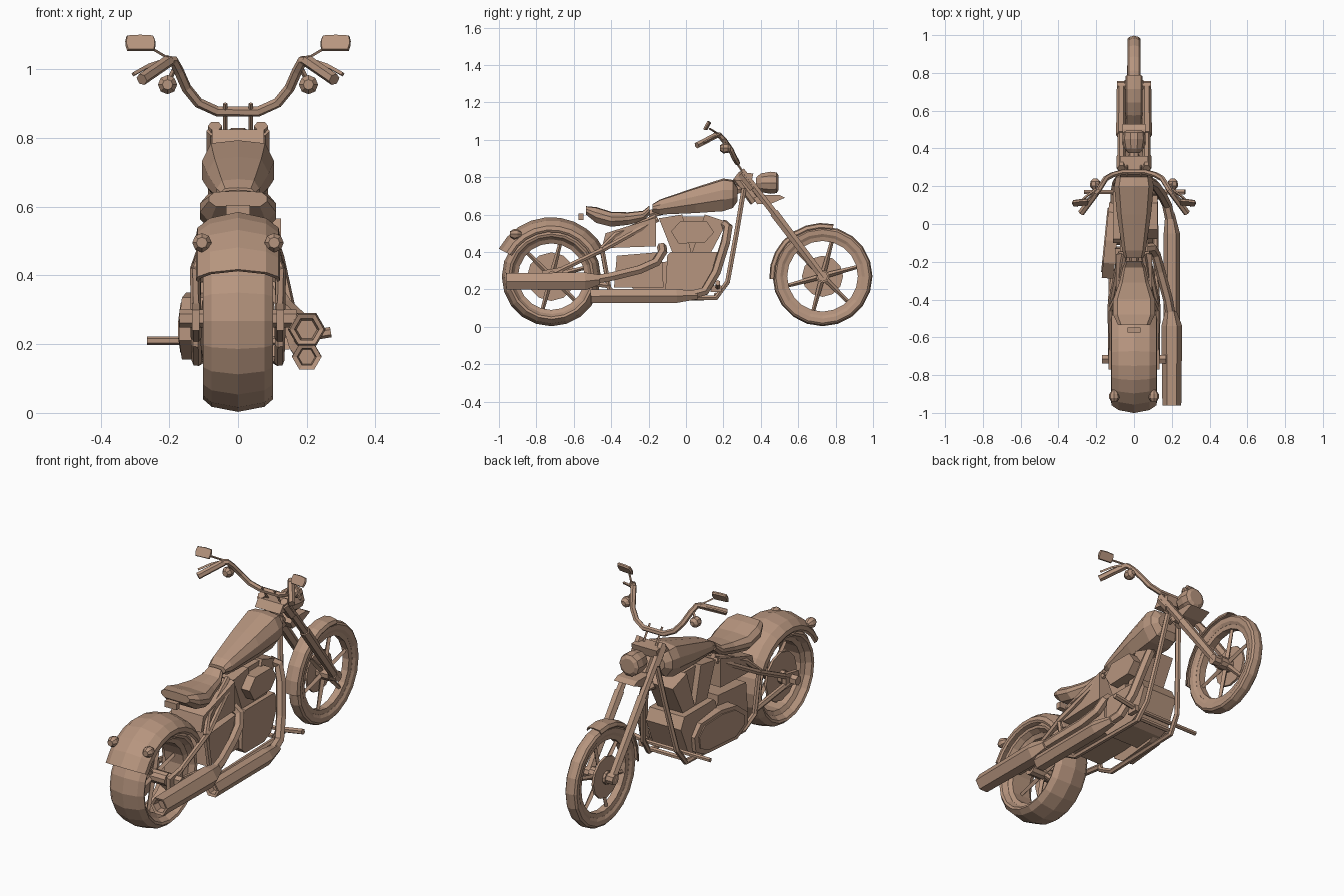
import bpy, bmesh, math
from mathutils import Vector

if "Cube" in bpy.data.objects:
    bpy.data.objects.remove(bpy.data.objects["Cube"])

bronze = bpy.data.materials.new("warm_bronze")
bronze.use_nodes = True
bronze.diffuse_color = (0.47, 0.30, 0.21, 1)
bronze.node_tree.nodes["Principled BSDF"].inputs["Base Color"].default_value = (0.47, 0.30, 0.21, 1)
SIDES = (("left", 1), ("right", -1))


def rings_mesh(name, rings, closed=False):
    """Skin a list of equal rings; cap the ends or join them in a loop."""
    bm = bmesh.new()
    vs = [[bm.verts.new(p) for p in r] for r in rings]
    n = len(rings[0])
    for a, b in zip(vs, vs[1:] + vs[:1] if closed else vs[1:]):
        for i in range(n):
            j = (i + 1) % n
            bm.faces.new((a[i], a[j], b[j], b[i]))
    if not closed:
        bm.faces.new(vs[0])
        bm.faces.new(vs[-1])
    bmesh.ops.recalc_face_normals(bm, faces=bm.faces)
    me = bpy.data.meshes.new(name)
    bm.to_mesh(me)
    bm.free()
    ob = bpy.data.objects.new(name, me)
    bpy.context.collection.objects.link(ob)
    me.materials.append(bronze)
    return ob


def pipe(name, pts, radii, n=6, straight=False):
    """Faceted tube through points, one radius or one per point."""
    pts = [Vector(p) for p in pts]
    if not isinstance(radii, (list, tuple)):
        radii = [radii] * len(pts)
    rings, u = [], None
    for i, p in enumerate(pts):
        t = pts[min(i + 1, len(pts) - 1)] - p
        if i:
            t = t.normalized() + (p - pts[i - 1]).normalized()
        if straight:
            t = pts[-1] - pts[0]
        t.normalize()
        if u is None:
            u = Vector((0, 0, 1)) if abs(t.x) > 0.8 else Vector((1, 0, 0))
        u = (u - t * u.dot(t)).normalized()
        v = t.cross(u)
        rings.append([p + radii[i] * (u * math.cos(k * math.tau / n) + v * math.sin(k * math.tau / n))
                      for k in range(n)])
    return rings_mesh(name, rings)


def prism(name, outline, x0, x1):
    """Side outline in y, z extruded across x."""
    return rings_mesh(name, [[(x, y, z) for y, z in outline] for x in (x0, x1)])


def loft(name, stations, base=.6, top=.75):
    """Faceted sections along y: (y, bottom, top, half width)."""
    half = ((base, 0), (1, .35), (1, .65), (top, .95))
    shape = half + ((0, 1),) + tuple((-x, z) for x, z in reversed(half))
    return rings_mesh(name, [[(fx * w, y, a + fz * (b - a)) for fx, fz in shape]
                             for y, a, b, w in stations])


def arc_sweep(name, cy, cz, profile, a0, a1, n, closed=False):
    """Sweep an (x, radius) profile around a wheel axle."""
    rings = []
    for i in range(n):
        a = math.radians(a0 + (a1 - a0) * i / (n if closed else n - 1))
        rings.append([(x, cy + r * math.cos(a), cz + r * math.sin(a)) for x, r in profile])
    return rings_mesh(name, rings, closed)


def fender(name, cy, cz, half, crown, thick, a0, a1, n):
    """Curved shell over a wheel."""
    outer = half + [(0, crown)] + [(-x, r) for x, r in reversed(half)]
    arc_sweep(name, cy, cz, outer + [(x * .94, r - thick) for x, r in reversed(outer)], a0, a1, n)


def wheel(name, cy, cz, w, tread, shoulder, inner, hub_w, disc_x, disc_r):
    half = [(.75 * w, tread - (tread - shoulder) * .4), (w, shoulder), (w * .95, inner + .015), (w * .7, inner)]
    tyre = [(0, tread)] + half + [(-x, r) for x, r in reversed(half)]
    arc_sweep(name + "_tyre", cy, cz, tyre, 0, 360, 20, True)
    rim = [(-.7 * w, inner + .005), (.7 * w, inner + .005), (.55 * w, inner - .022), (-.55 * w, inner - .022)]
    arc_sweep(name + "_rim", cy, cz, rim, 0, 360, 20, True)
    pipe(name + "_hub", [(-hub_w, cy, cz), (hub_w, cy, cz)], .035, 10)
    pipe(name + "_brake_disc", [(disc_x - .006, cy, cz), (disc_x + .006, cy, cz)], disc_r, 12)
    for k in range(6):
        a = math.radians(15 + 60 * k)
        d = Vector((0, math.cos(a), math.sin(a)))
        c = Vector((0, cy, cz))
        pipe(name + "_spoke", [c + d * .02, c + d * (inner - .01)], [.015, .01], 4)


# wheels and fenders
wheel("front_wheel", .73, .27, .034, .267, .25, .211, .05, -.03, .11)
wheel("rear_wheel", -.72, .268, .102, .265, .228, .2, .09, -.06, .13)
fender("rear_fender", -.72, .268, [(.122, .25), (.118, .272), (.082, .3)], .318, .011, 25, 152, 10)
fender("front_fender", .73, .27, [(.044, .262), (.036, .279)], .285, .006, 78, 183, 8)

# fork, axles and steering head
pipe("front_axle", [(-.09, .73, .27), (.09, .73, .27)], .028, 8)
pipe("rear_axle", [(-.17, -.715, .275), (.17, -.715, .275)], .026, 6)
for side, s in SIDES:
    pipe(side + "_fork_tube", [(s * .067, .295, .835), (s * .067, .5, .572)], .021)
    pipe(side + "_fork_slider", [(s * .068, .47, .61), (s * .068, .735, .262)], [.027, .023])
    pipe(side + "_fork_cap", [(s * .067, .295, .82), (s * .067, .36, .74)], .025)
    pipe(side + "_bar_riser", [(s * .037, .33, .79), (s * .037, .255, .9)], .006, 4)
prism("upper_fork_clamp", [(.25, .785), (.28, .825), (.36, .82), (.35, .775)], -.075, .075)
prism("lower_fork_clamp", [(.36, .69), (.38, .655), (.46, .66), (.53, .69), (.5, .705), (.4, .705)], -.06, .06)
pipe("steering_head", [(0, .275, .8), (0, .37, .67)], .03, 8)

# headlight
pipe("headlight", [(0, .375, .77), (0, .40, .77), (0, .45, .77), (0, .485, .77), (0, .495, .77)],
     [.03, .052, .062, .058, .04], 10)

# handlebar and controls
half_bar = [(.06, .275, .877), (.115, .26, .902), (.15, .24, .945), (.172, .205, .995), (.188, .178, 1.025),
            (.21, .155, 1.025)]
pipe("handlebar", [(-x, y, z) for x, y, z in reversed(half_bar)] + half_bar, .015)
for side, s in SIDES:
    pipe(side + "_grip", [(s * .2, .165, 1.025), (s * .28, .058, .97)], .018)
    pipe(side + "_lever", [(s * .2, .185, 1.03), (s * .26, .14, 1.01), (s * .305, .095, .985)], .007, 4)
    pipe(side + "_mirror_stem", [(s * .2, .175, 1.03), (s * .25, .125, 1.06)], .005, 4)
    mirror = loft(side + "_mirror", [(-.009, -.024, .024, .041), (0, -.026, .026, .044), (.007, -.022, .022, .04)],
                  .9, .9)
    mirror.location = (s * .284, .115, 1.075)
    mirror.rotation_euler = (-.5, 0, s * -.1)
    pipe(side + "_front_signal", [(s * .205, .182, .955), (s * .205, .2, .955), (s * .205, .225, .955),
                                  (s * .205, .24, .955)], [.015, .028, .026, .012], 8)
    pipe(side + "_front_signal_stem", [(s * .2, .21, .97), (s * .18, .195, 1.01)], .007, 4)
    pipe(side + "_rear_signal", [(s * .105, -.94, .495), (s * .105, -.92, .495), (s * .105, -.9, .495),
                                 (s * .105, -.88, .495)], [.016, .028, .026, .012], 8)

# tank, seat and tail
loft("fuel_tank", [(-.18, .615, .655, .05), (-.14, .60, .68, .062), (.05, .608, .745, .09),
                   (.2, .618, .793, .105), (.25, .635, .785, .095), (.275, .67, .745, .065)])
loft("seat", [(-.535, .60, .645, .085), (-.48, .555, .64, .11), (-.40, .535, .615, .11), (-.31, .545, .612, .078),
              (-.23, .565, .62, .06), (-.195, .60, .648, .045)], .75, .8)
prism("seat_bracket", [(-.575, .572), (-.575, .605), (-.547, .605), (-.547, .572)], -.035, .035)

# frame tubes
for side, s in SIDES:
    pipe(side + "_cradle", [(s * .035, .31, .74), (s * .065, .27, .5), (s * .1, .222, .24), (s * .11, .16, .155),
                            (s * .12, -.32, .15), (s * .122, -.41, .2), (s * .122, -.45, .42),
                            (s * .09, -.38, .49), (s * .05, -.16, .59)], .015)
    pipe(side + "_rear_arm", [(s * .122, -.72, .28), (s * .125, -.43, .42), (s * .07, -.15, .575)], .015)
    pipe(side + "_lower_arm", [(s * .122, -.72, .26), (s * .122, -.41, .22)], .016)
    prism(side + "_axle_plate", [(-.77, .24), (-.77, .3), (-.66, .32), (-.66, .24)], s * .112, s * .134)
pipe("backbone", [(0, .3, .74), (0, -.2, .6)], .025)
pipe("front_crossbar", [(-.1, .16, .17), (.1, .16, .17)], .013)
pipe("footpeg_bar", [(-.265, .17, .21), (.15, .17, .21)], .012)
pipe("left_footpeg", [(.12, .17, .21), (.27, .17, .235)], .015)
prism("left_pedal", [(.13, .185), (.14, .22), (.19, .22), (.19, .185)], .125, .15)

# engine
prism("crankcase", [(-.11, .2), (-.1, .38), (-.08, .4), (.17, .4), (.2, .34), (.14, .2), (.08, .17), (-.08, .17)],
      -.11, .1)
prism("gearbox", [(-.385, .21), (-.37, .38), (-.13, .4), (-.12, .21)], -.1, .09)
prism("oil_box", [(-.45, .42), (-.43, .5), (-.16, .585), (-.16, .43)], -.095, .095)
prism("rear_cylinder", [(-.07, .39), (.03, .39), (-.02, .6), (-.145, .58)], -.075, .075)
prism("front_cylinder", [(.03, .39), (.13, .39), (.22, .56), (.1, .6)], -.075, .075)
prism("cylinder_bridge", [(.0, .39), (.06, .39), (.12, .59), (-.03, .59)], -.045, .06)
prism("air_cleaner", [(-.08, .51), (-.03, .565), (.11, .565), (.15, .505), (.1, .45), (-.04, .445)], .06, .125)
cover = [(-.3, .21), (-.3, .27), (-.22, .335), (-.1, .35), (.05, .33), (.1, .27), (.09, .19), (.02, .155), (-.22, .155)]
prism("primary_cover", cover, -.142, -.08).rotation_euler.z = -.1
prism("primary_cover_plate", [(y * .85 - .015, .25 + (z - .25) * .8) for y, z in cover],
      -.148, -.14).rotation_euler.z = -.1

# exhausts: hollow mufflers and their header pipes
pipe("upper_muffler", [(.2, -.92, .243), (.2, -.955, .243), (.2, -.96, .243), (.2, -.54, .243), (.195, -.46, .252)],
     [.03, .036, .05, .055, .03], 6, True)
pipe("lower_muffler", [(.2, -.47, .163), (.2, -.505, .163), (.2, -.51, .163), (.2, -.05, .165), (.19, .06, .168)],
     [.024, .028, .043, .043, .024], 6, True)
pipe("upper_header", [(.197, -.5, .25), (.18, -.4, .268), (.14, -.25, .305), (.115, -.16, .345), (.095, -.125, .4),
                      (.06, -.13, .43)], .026)
pipe("lower_header", [(.192, .02, .168), (.175, .1, .19), (.145, .16, .29), (.11, .21, .45), (.085, .225, .53),
                      (.05, .2, .55)], .026)
